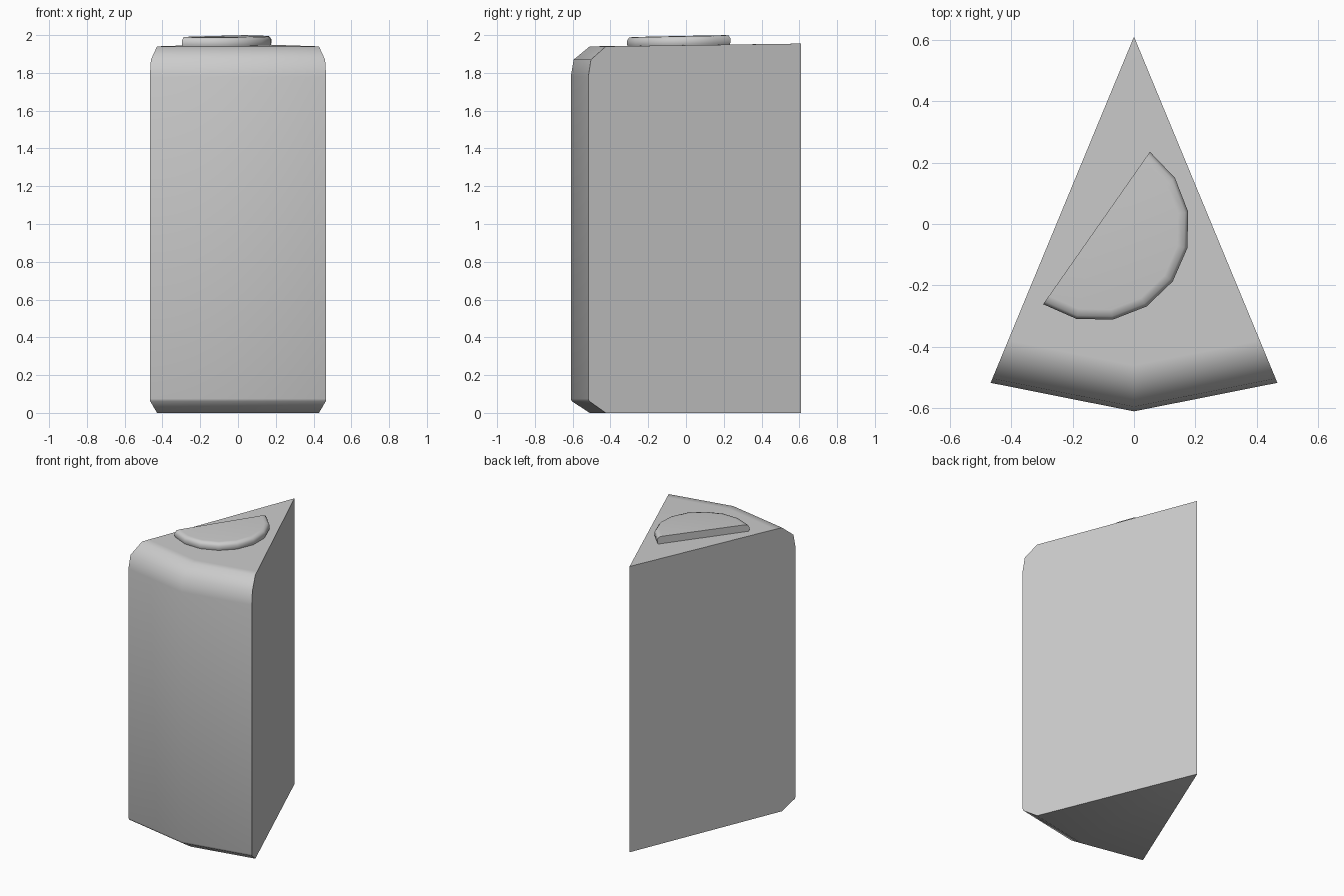
import bpy, bmesh, math

if "Cube" in bpy.data.objects:
    bpy.data.objects.remove(bpy.data.objects["Cube"], do_unlink=True)

grey = bpy.data.materials.new("plain grey")
grey.use_nodes = True
colour = (0.6, 0.6, 0.6, 1)
grey.diffuse_color = colour
grey.node_tree.nodes["Principled BSDF"].inputs["Base Color"].default_value = colour


def sector(name, profile, centre, start, sweep, steps, tilt=0.0):
    """Sweep an (r, z) profile through part of a turn; its ends lie on the axis."""
    bm = bmesh.new()
    cx, cy = centre

    def vert(r, z, angle):
        y = cy + r * math.sin(angle)
        return bm.verts.new((cx + r * math.cos(angle), y, z + tilt * y))

    bottom, top = (vert(*profile[i], 0) for i in (0, -1))
    columns = []
    for i in range(steps + 1):
        angle = math.radians(start + sweep * i / steps)
        columns.append([bottom] + [vert(r, z, angle) for r, z in profile[1:-1]] + [top])
    # Outer skin, then the two straight cut sides
    for a, b in zip(columns, columns[1:]):
        for j in range(len(profile) - 1):
            corners = dict.fromkeys((a[j], b[j], b[j + 1], a[j + 1]))
            bm.faces.new(list(corners))
    if sweep == 180:
        bm.faces.new(columns[0] + columns[-1][-2:0:-1])
    else:
        bm.faces.new(columns[0])
        bm.faces.new(columns[-1])
    bmesh.ops.recalc_face_normals(bm, faces=bm.faces)
    mesh = bpy.data.meshes.new(name)
    bm.to_mesh(mesh)
    bm.free()
    mesh.materials.append(grey)
    obj = bpy.data.objects.new(name, mesh)
    bpy.context.collection.objects.link(obj)
    bpy.ops.object.select_all(action="DESELECT")
    obj.select_set(True)
    bpy.context.view_layer.objects.active = obj
    bpy.ops.object.shade_smooth_by_angle(angle=math.radians(50))
    return obj


# Wedge body with a rounded shoulder and chamfered foot
body_profile = [(0, 0), (1.12, 0), (1.215, 0.062), (1.22, 0.075), (1.22, 1.78),
                (1.205, 1.87), (1.12, 1.94), (1.07, 1.941), (0, 1.955)]
sector("wedge_body", body_profile, (0, 0.61), -112.5, 45, 2)

# Half-round button on the top
button_profile = [(0, 1.94), (0.296, 1.94), (0.303, 1.955), (0.303, 1.978),
                  (0.292, 1.993), (0.27, 1.9955), (0, 1.996)]
sector("half_round_button", button_profile, (-0.122, -0.013), -125, 180, 8, tilt=0.02)
